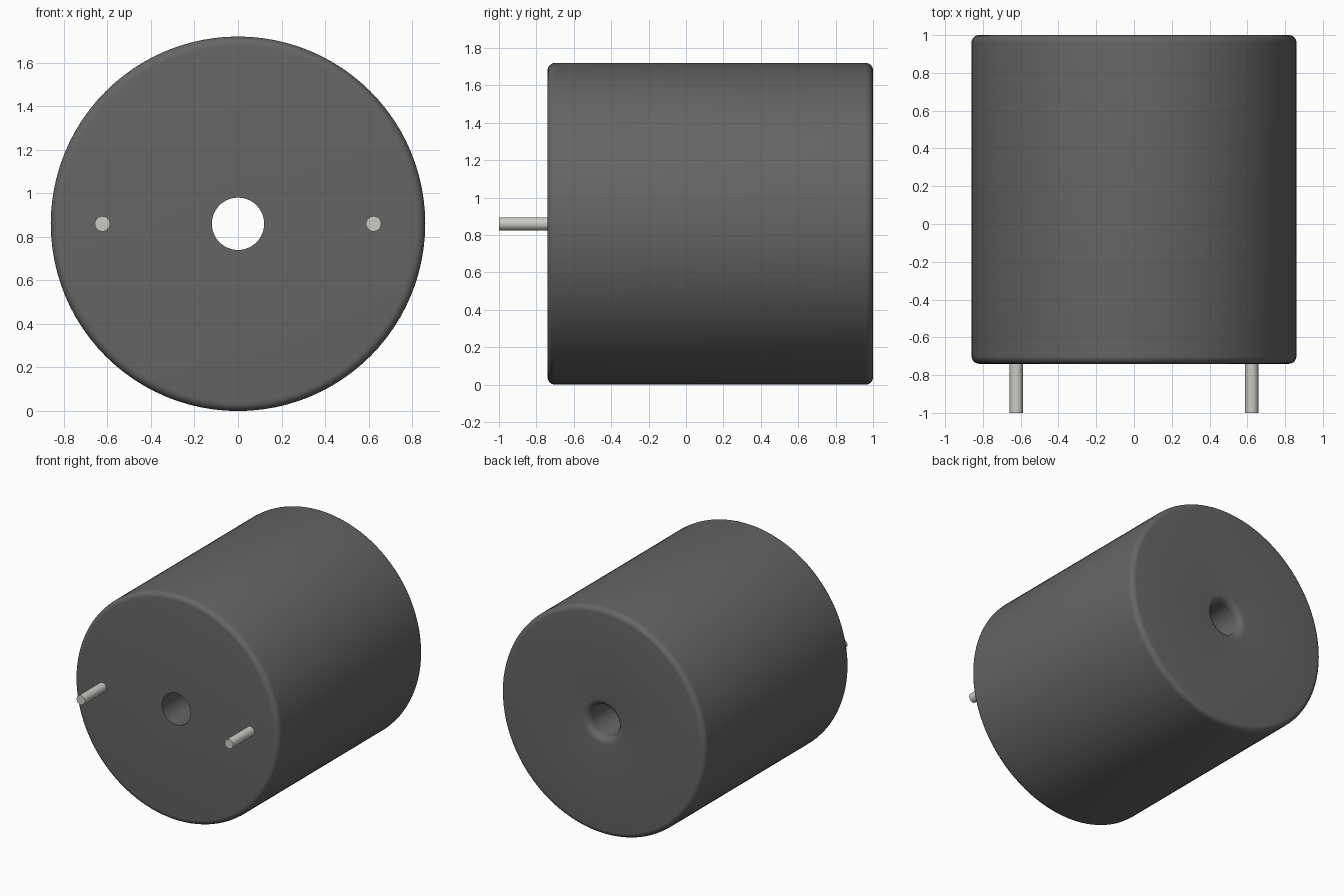
import bpy, bmesh, math

if "Cube" in bpy.data.objects:
    bpy.data.objects.remove(bpy.data.objects["Cube"])

CZ = 0.86          # axis height
SEG = 96


def material(name, rgb):
    m = bpy.data.materials.new(name)
    m.diffuse_color = (*rgb, 1)
    m.use_nodes = True
    m.node_tree.nodes["Principled BSDF"].inputs["Base Color"].default_value = m.diffuse_color
    return m


def arc(cr, cy, rad, a0, a1, n=6):
    """Points (radius, y) along a fillet, angles in degrees."""
    pts = []
    for i in range(n + 1):
        a = math.radians(a0 + (a1 - a0) * i / n)
        pts.append((cr + rad * math.cos(a), cy + rad * math.sin(a)))
    return pts


def finish(name, bm, mat):
    bmesh.ops.recalc_face_normals(bm, faces=bm.faces)
    me = bpy.data.meshes.new(name)
    bm.to_mesh(me)
    bm.free()
    ob = bpy.data.objects.new(name, me)
    bpy.context.collection.objects.link(ob)
    me.materials.append(mat)
    bpy.context.view_layer.objects.active = ob
    ob.select_set(True)
    bpy.ops.object.shade_smooth_by_angle(angle=math.radians(30))
    ob.select_set(False)
    return ob


def lathe(name, profile, mat, x=0, seg=SEG, closed=True):
    """Revolve a (radius, y) profile about a y-parallel axis."""
    bm = bmesh.new()
    rings = []
    for r, y in profile:
        rings.append([bm.verts.new((x + r * math.cos(2 * math.pi * k / seg), y,
                                    CZ + r * math.sin(2 * math.pi * k / seg)))
                      for k in range(seg)])
    pairs = list(zip(rings, rings[1:]))
    if closed:
        pairs.append((rings[-1], rings[0]))
    for a, b in pairs:
        for k in range(seg):
            j = (k + 1) % seg
            bm.faces.new((a[k], a[j], b[j], b[k]))
    if not closed:
        bm.faces.new(rings[0])
        bm.faces.new(rings[-1])
    return finish(name, bm, mat)


dark = material("dark_plastic", (0.13, 0.13, 0.13))
metal = material("pin_metal", (0.6, 0.6, 0.56))

# Housing: filleted outer rims, through bore rounded at the back
F = 0.04
H = 0.05
profile = [(0.12, -0.74)]
profile += arc(0.86 - F, -0.74 + F, F, -90, 0)
profile += arc(0.86 - F, 1 - F, F, 0, 90)
profile += arc(0.12 + H, 1 - H, H, 90, 180)
lathe("housing", profile, dark)

# Two contact pins on the front
for side, x in (("left", -0.623), ("right", 0.623)):
    lathe("pin_" + side, [(0.035, -1.0), (0.035, -0.73)], metal, x, 32, False)
